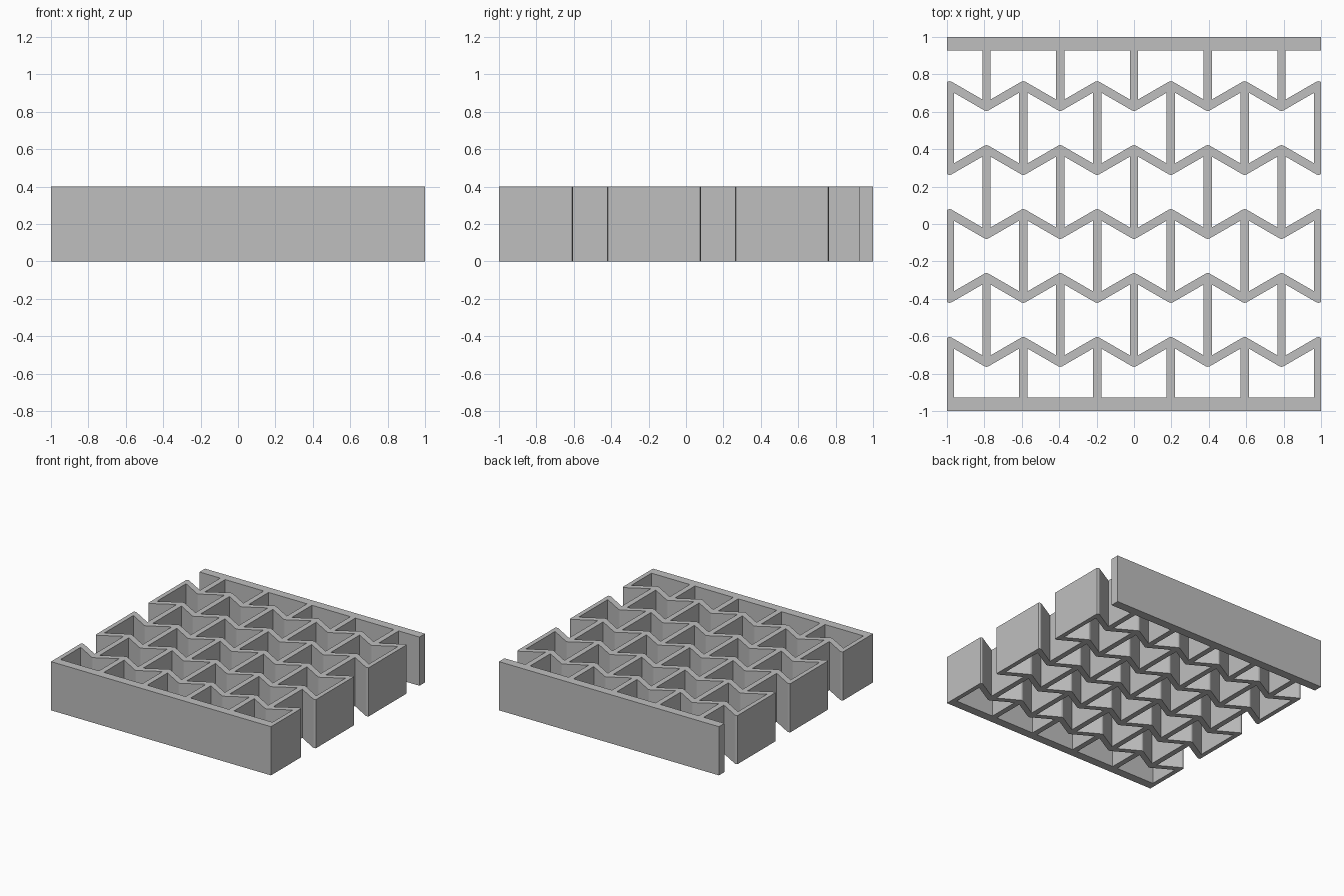
import bpy
import bmesh
import math
from mathutils import Vector

if "Cube" in bpy.data.objects:
    bpy.data.objects.remove(bpy.data.objects["Cube"], do_unlink=True)

HEIGHT = 0.4
HALF = 0.0225                   # half the wall thickness
STEP = 0.1972                   # sideways distance between zigzag tips
SLOPE = math.tan(math.radians(30))
AMP = STEP * SLOPE / 2          # tip offset from a row's middle line
SPACING = 0.342                 # distance between rows
ROWS = 5
BAR = 0.928                     # inner edge of the end bars
NODES = range(-6, 7)

bm = bmesh.new()


def face(points):
    bm.faces.new([bm.verts.new((x, y, 0)) for x, y in points])


def row_y(r):
    return (2 - r) * SPACING


def tip(r, i):
    """Centre of a zigzag tip, and +1 for a peak or -1 for a valley."""
    sign = 1 if (i + r) % 2 else -1
    return i * STEP, row_y(r) + sign * AMP, sign


def inner_corner(r, i):
    """Notch on the hollow side of a tip, where a rib joins."""
    x, y, s = tip(r, i)
    apex = y - s * HALF / math.cos(math.radians(30))
    side = apex - s * HALF * SLOPE
    return [(x - HALF, side), (x, apex), (x + HALF, side)]


def outer_corner(r, i):
    """Rounded outside of a tip."""
    x, y, s = tip(r, i)
    angles = [math.radians(a) for a in (-30, -15, 0, 15, 30)]
    return [(x + HALF * math.sin(a), y + s * HALF * math.cos(a)) for a in angles]


# Zigzag walls
for r in range(ROWS):
    upper, lower = [], []
    for i in NODES:
        peak = tip(r, i)[2] > 0
        upper += outer_corner(r, i) if peak else inner_corner(r, i)
        lower += inner_corner(r, i) if peak else outer_corner(r, i)
    face(upper + lower[::-1])

# Straight ribs between rows, and from the end rows to the bars
back_edge, front_edge = [], []
for gap in range(ROWS + 1):
    for i in NODES:
        if (i + gap) % 2 == 0 and abs(i) < 6:
            x = i * STEP
            if gap == 0:
                top = [(x - HALF, BAR), (x + HALF, BAR)]
                back_edge += top
            else:
                top = inner_corner(gap - 1, i)
            if gap == ROWS:
                bottom = [(x - HALF, -BAR), (x + HALF, -BAR)]
                front_edge += bottom
            else:
                bottom = inner_corner(gap, i)
            face(top + bottom[::-1])

# Back and front bars
for edge, s in ((back_edge, 1), (front_edge, -1)):
    face([(-1.1, s * BAR)] + edge + [(1.1, s * BAR), (1.1, s), (-1.1, s)])

# Weld, trim the sides flush, and raise into walls
bmesh.ops.remove_doubles(bm, verts=bm.verts[:], dist=0.0001)
for s in (-1, 1):
    bmesh.ops.bisect_plane(bm, geom=bm.verts[:] + bm.edges[:] + bm.faces[:],
                           plane_co=(s, 0, 0), plane_no=(s, 0, 0), clear_outer=True)
raised = bmesh.ops.extrude_face_region(bm, geom=bm.faces[:], use_keep_orig=True)
top_verts = [g for g in raised["geom"] if isinstance(g, bmesh.types.BMVert)]
bmesh.ops.translate(bm, verts=top_verts, vec=Vector((0, 0, HEIGHT)))
bmesh.ops.recalc_face_normals(bm, faces=bm.faces[:])

mesh = bpy.data.meshes.new("lattice_panel")
bm.to_mesh(mesh)
bm.free()
panel = bpy.data.objects.new("lattice_panel", mesh)
bpy.context.collection.objects.link(panel)

# Plain grey
grey = bpy.data.materials.new("plain grey")
grey.use_nodes = True
color = (0.52, 0.52, 0.52, 1)
grey.diffuse_color = color
grey.node_tree.nodes["Principled BSDF"].inputs["Base Color"].default_value = color
mesh.materials.append(grey)
